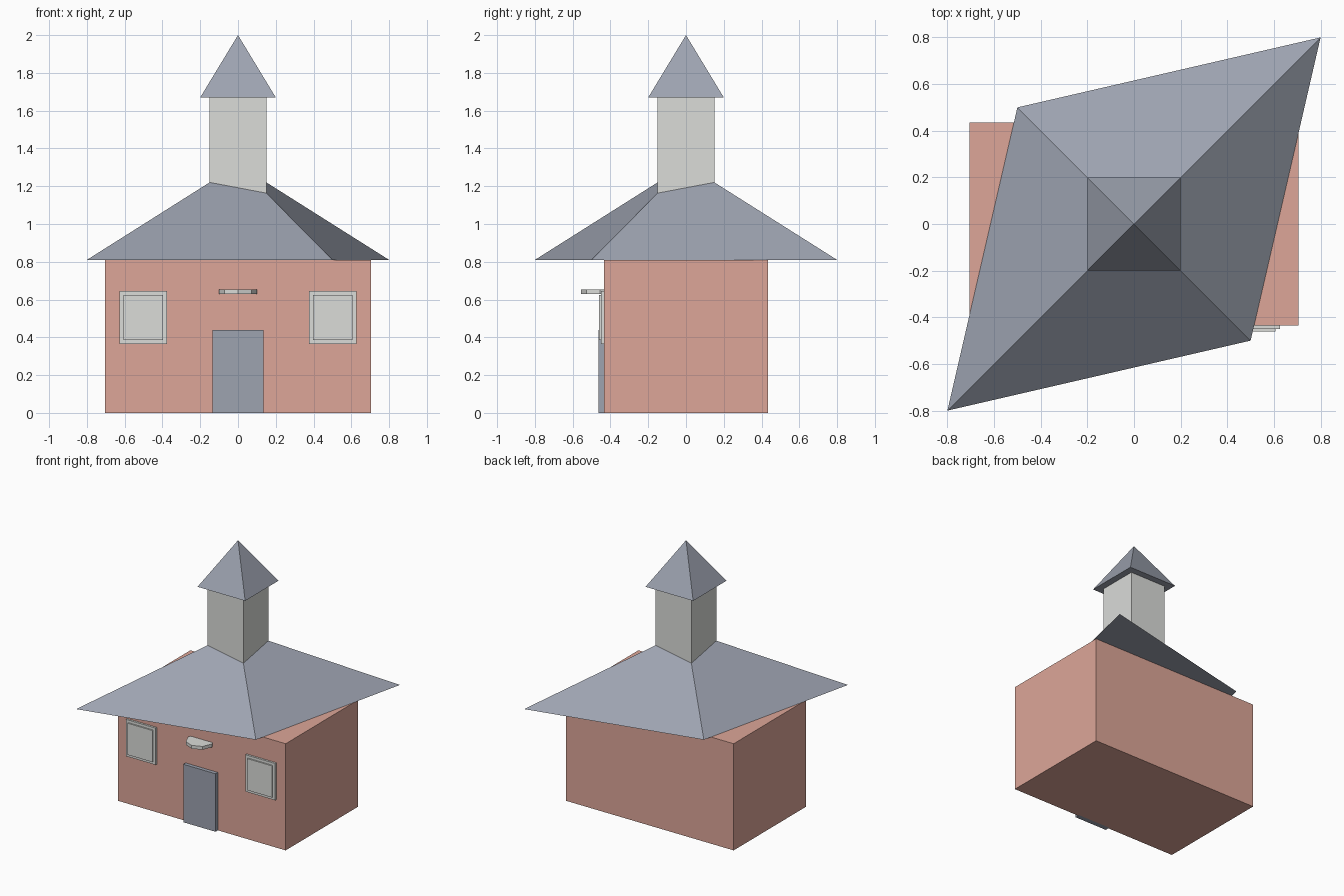
import bpy
import math

default = bpy.data.objects.get("Cube")
if default:
    bpy.data.objects.remove(default, do_unlink=True)


def material(name, rgb):
    """Flat material from 8-bit screen values, stored as linear."""
    linear = [((c / 255 + 0.055) / 1.055) ** 2.4 for c in rgb]
    mat = bpy.data.materials.new(name)
    mat.use_nodes = True
    mat.diffuse_color = (*linear, 1)
    shader = mat.node_tree.nodes["Principled BSDF"]
    shader.inputs["Base Color"].default_value = (*linear, 1)
    shader.inputs["Roughness"].default_value = 0.9
    return mat


brick = material("pale_brick", (221, 166, 152))
slate = material("slate_grey", (157, 163, 176))
stone = material("light_stone", (219, 220, 217))


def finish(name, mat):
    obj = bpy.context.object
    obj.name = name
    obj.data.materials.append(mat)
    return obj


def box(name, mat, low, high):
    """Box spanning two opposite corners."""
    centre = [(a + b) / 2 for a, b in zip(low, high)]
    bpy.ops.mesh.primitive_cube_add(size=1, location=centre)
    obj = finish(name, mat)
    obj.scale = [b - a for a, b in zip(low, high)]
    return obj


def pyramid(name, mat, half_a, half_b, base, top):
    """Four-sided pyramid with its corners on the two diagonals."""
    bpy.ops.mesh.primitive_cone_add(vertices=4, radius1=1, radius2=0, depth=1,
                                    location=(0, 0, (base + top) / 2))
    obj = finish(name, mat)
    obj.scale = (half_a * math.sqrt(2), half_b * math.sqrt(2), top - base)
    obj.rotation_euler.z = math.pi / 4
    return obj


WALL = -0.435

# Main building and its diamond-shaped roof
box("house_walls", brick, (-0.705, WALL, 0), (0.705, -WALL, 0.81))
pyramid("main_roof", slate, 0.8, 0.5, 0.81, 1.315)

# Tower with its spire
box("tower", stone, (-0.15, -0.15, 0.95), (0.15, 0.15, 1.67))
pyramid("spire", slate, 0.2, 0.2, 1.67, 2.0)

# Door
box("door", slate, (-0.135, -0.463, 0), (0.135, WALL + 0.01, 0.44))

# Rounded canopy, half sunk into the wall
bpy.ops.mesh.primitive_cylinder_add(vertices=8, radius=0.1, depth=0.025,
                                    location=(0, -0.455, 0.642))
finish("door_canopy", stone)

# Windows: a frame with a slightly raised pane
for side, x in (("left", 0.502), ("right", -0.502)):
    for part, w, h, y in (("frame", 0.125, 0.14, -0.45),
                          ("pane", 0.105, 0.12, -0.46)):
        box(f"{side}_window_{part}", stone,
            (x - w, y, 0.505 - h), (x + w, WALL + 0.01, 0.505 + h))
